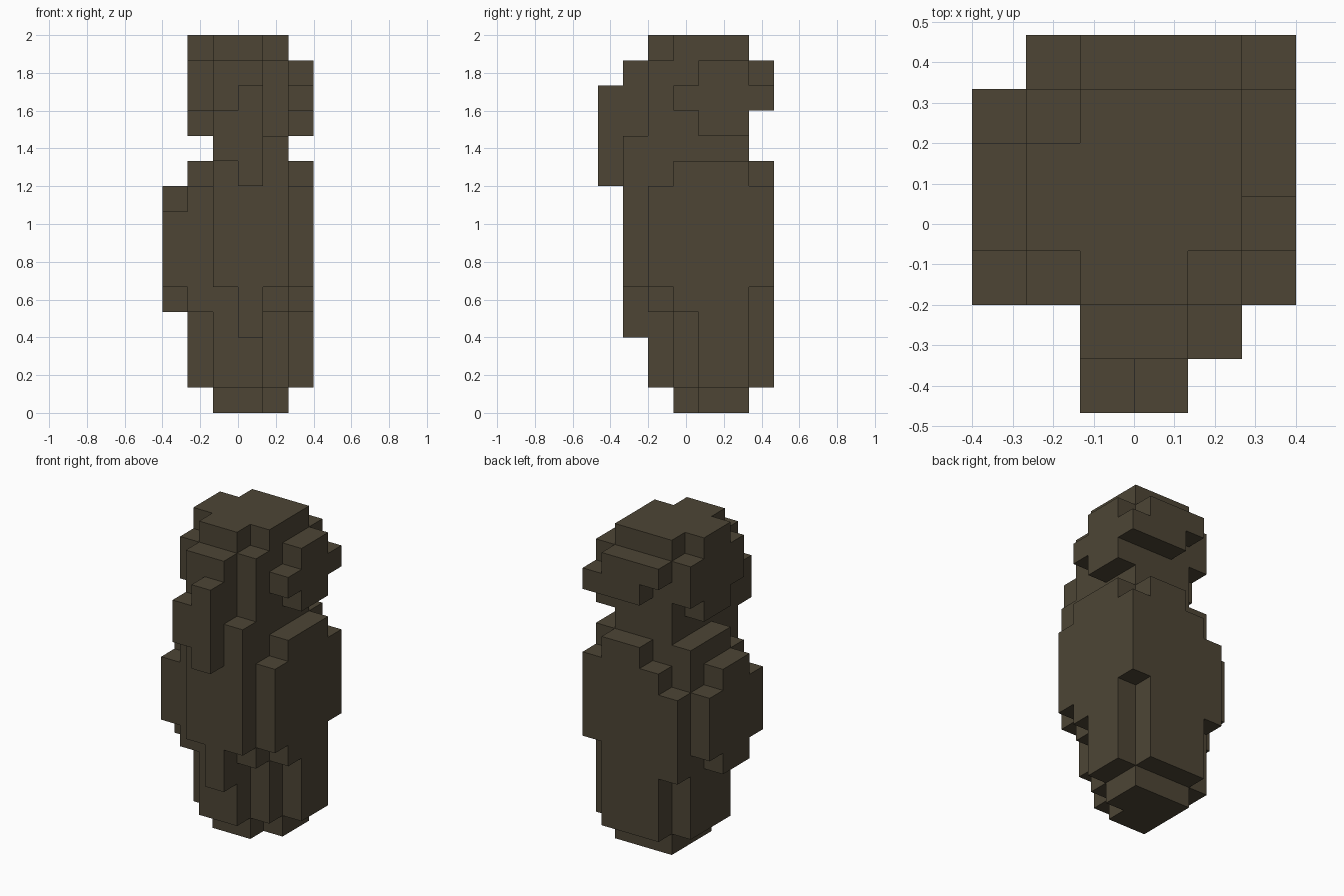
import bpy, bmesh, math

cube = bpy.data.objects.get("Cube")
if cube:
    bpy.data.objects.remove(cube, do_unlink=True)

S = 2 / 15                       # block size
OFFSET = (-3 * S, -3.5 * S, 0)   # corner of the block grid

olive = bpy.data.materials.new("dark_olive_brown")
olive.use_nodes = True
COLOUR = (0.075, 0.060, 0.036, 1)
olive.diffuse_color = COLOUR
bsdf = olive.node_tree.nodes["Principled BSDF"]
bsdf.inputs["Base Color"].default_value = COLOUR
bsdf.inputs["Roughness"].default_value = 0.9

filled = set()


def posts(x, y, *spans):
    """Stand a row of block posts from front to back, each (bottom, top)."""
    for n, (low, high) in enumerate(spans):
        filled.update((x, y + n, z) for z in range(low, high + 1))


def stepped_plate(x, y0, y1, z0, z1):
    """A one-block plate with its four corner blocks left out."""
    inner = [(z0, z1)] * (y1 - y0 - 1)
    end = (z0 + 1, z1 - 1)
    posts(x, y0, end, *inner, end)


# Central mass: three slices, full height in the middle rows
FULL = (0, 14)
posts(2, 0, (10, 11), (5, 13), (1, 14), FULL, FULL, FULL, (1, 8))
posts(3, 0, (9, 12), (3, 13), (1, 14), FULL, FULL, FULL, (1, 9))
posts(4, 1, (5, 10), (4, 13), (1, 14), FULL, FULL, (1, 9))

# Body sides
SIDE = (1, 9)
stepped_plate(0, 2, 5, 4, 8)
posts(1, 2, (4, 8), SIDE, SIDE, SIDE, (4, 7))
posts(5, 2, (5, 8), (4, 9), SIDE, SIDE, (5, 8))

# Head sides and the ridge at the back of the head
stepped_plate(1, 2, 5, 11, 14)
stepped_plate(5, 3, 6, 11, 13)
posts(2, 6, (13, 13))
for x in (3, 4):
    posts(x, 6, (12, 13))


def block_face(cell, axis, side):
    """Four corners of one side of a block, wound to face outward."""
    b, c = (axis + 1) % 3, (axis + 2) % 3
    corners = []
    for db, dc in ((0, 0), (1, 0), (1, 1), (0, 1)):
        p = list(cell)
        p[axis] += side
        p[b] += db
        p[c] += dc
        corners.append(tuple(p))
    return corners if side else corners[::-1]


def build_part(name, low, high):
    """Skin the blocks of a range of layers, then merge the flat faces."""
    bm = bmesh.new()
    verts = {}
    for cell in sorted(filled):
        if not low <= cell[2] <= high:
            continue
        for axis in range(3):
            for side in (0, 1):
                neighbour = list(cell)
                neighbour[axis] += 2 * side - 1
                if tuple(neighbour) in filled:
                    continue
                loop = block_face(cell, axis, side)
                for p in loop:
                    if p not in verts:
                        verts[p] = bm.verts.new([p[n] * S + OFFSET[n] for n in range(3)])
                bm.faces.new([verts[p] for p in loop])
    bmesh.ops.dissolve_limit(bm, angle_limit=math.radians(1),
                             verts=bm.verts[:], edges=bm.edges[:])
    mesh = bpy.data.meshes.new(name)
    bm.to_mesh(mesh)
    bm.free()
    mesh.materials.append(olive)
    bpy.context.collection.objects.link(bpy.data.objects.new(name, mesh))


# Stacked parts from the ground up
build_part("foot", 0, 0)
build_part("lower_body", 1, 4)
build_part("upper_body", 5, 9)
build_part("neck", 10, 10)
build_part("head", 11, 14)
